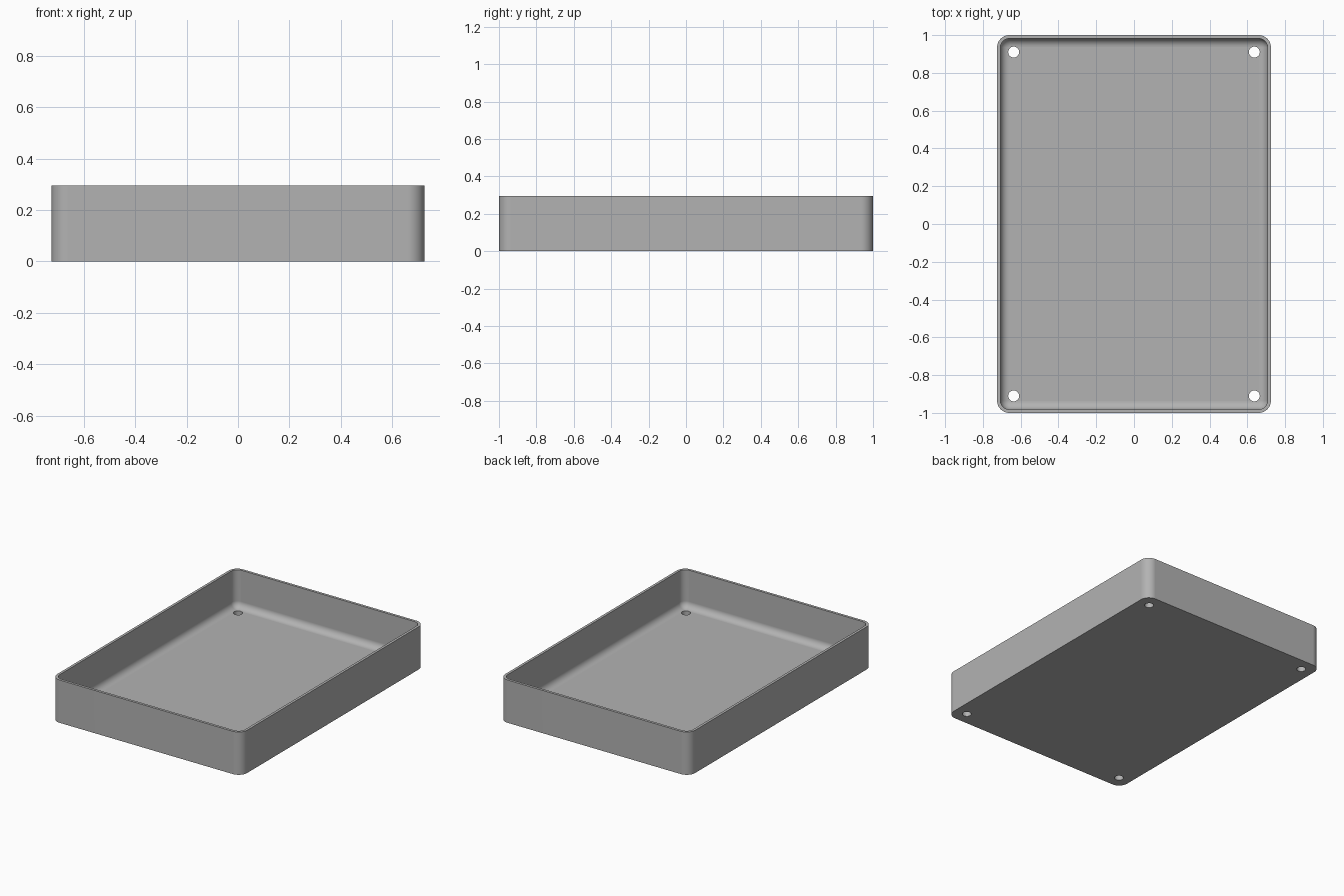
import bpy, bmesh, math

cube = bpy.data.objects.get("Cube")
if cube:
    bpy.data.objects.remove(cube)

HALF_X, HALF_Y, HEIGHT = 0.725, 1.0, 0.295
CORNER, WALL, FLOOR, FILLET = 0.065, 0.018, 0.035, 0.045
HOLE_X, HOLE_Y, HOLE_R = 0.637, 0.91, 0.029
CORNER_STEPS, FILLET_STEPS = 10, 8

grey = bpy.data.materials.new("plain grey")
grey.use_nodes = True
grey.diffuse_color = (0.45, 0.45, 0.45, 1)
grey.node_tree.nodes["Principled BSDF"].inputs["Base Color"].default_value = grey.diffuse_color


def ring(bm, inset, z):
    """Rounded rectangle of vertices, shrunk by inset, at height z."""
    radius = CORNER - inset
    verts = []
    for quarter, (sx, sy) in enumerate([(1, 1), (-1, 1), (-1, -1), (1, -1)]):
        for i in range(CORNER_STEPS + 1):
            a = (quarter + i / CORNER_STEPS) * math.pi / 2
            verts.append(bm.verts.new((sx * (HALF_X - CORNER) + radius * math.cos(a),
                                       sy * (HALF_Y - CORNER) + radius * math.sin(a), z)))
    return verts


# Tray: section from the base, up the outside, over the rim, down to the floor
section = [(0, 0), (0, HEIGHT), (WALL, HEIGHT)]
for i in range(FILLET_STEPS + 1):
    a = i / FILLET_STEPS * math.pi / 2
    section.append((WALL + FILLET * (1 - math.cos(a)), FLOOR + FILLET * (1 - math.sin(a))))

bm = bmesh.new()
rings = [ring(bm, inset, z) for inset, z in section]
for low, high in zip(rings, rings[1:]):
    for i in range(len(low)):
        j = (i + 1) % len(low)
        bm.faces.new((low[i], low[j], high[j], high[i]))
bm.faces.new(reversed(rings[0]))
bm.faces.new(rings[-1])
mesh = bpy.data.meshes.new("tray")
bm.to_mesh(mesh)
bm.free()
mesh.materials.append(grey)
tray = bpy.data.objects.new("tray", mesh)
bpy.context.collection.objects.link(tray)

# Screw holes through the floor at the four corners
for sx in (-1, 1):
    for sy in (-1, 1):
        bpy.ops.mesh.primitive_cylinder_add(vertices=32, radius=HOLE_R, depth=0.2,
                                            location=(sx * HOLE_X, sy * HOLE_Y, 0))
        cutter = bpy.context.object
        cutter.name = "hole_cutter"
        cutter.hide_render = True
        cutter.data.materials.append(grey)
        cut = tray.modifiers.new("screw hole", 'BOOLEAN')
        cut.operation = 'DIFFERENCE'
        cut.solver = 'EXACT'
        cut.object = cutter
        bpy.context.view_layer.objects.active = tray
        bpy.ops.object.modifier_apply(modifier=cut.name)
        bpy.data.objects.remove(cutter)

# Smooth rounded corners and fillet, crisp rim and hole edges
bpy.ops.object.select_all(action='DESELECT')
tray.select_set(True)
bpy.context.view_layer.objects.active = tray
bpy.ops.object.shade_smooth_by_angle(angle=math.radians(35))
weighted = tray.modifiers.new("even shading", 'WEIGHTED_NORMAL')
weighted.keep_sharp = True
